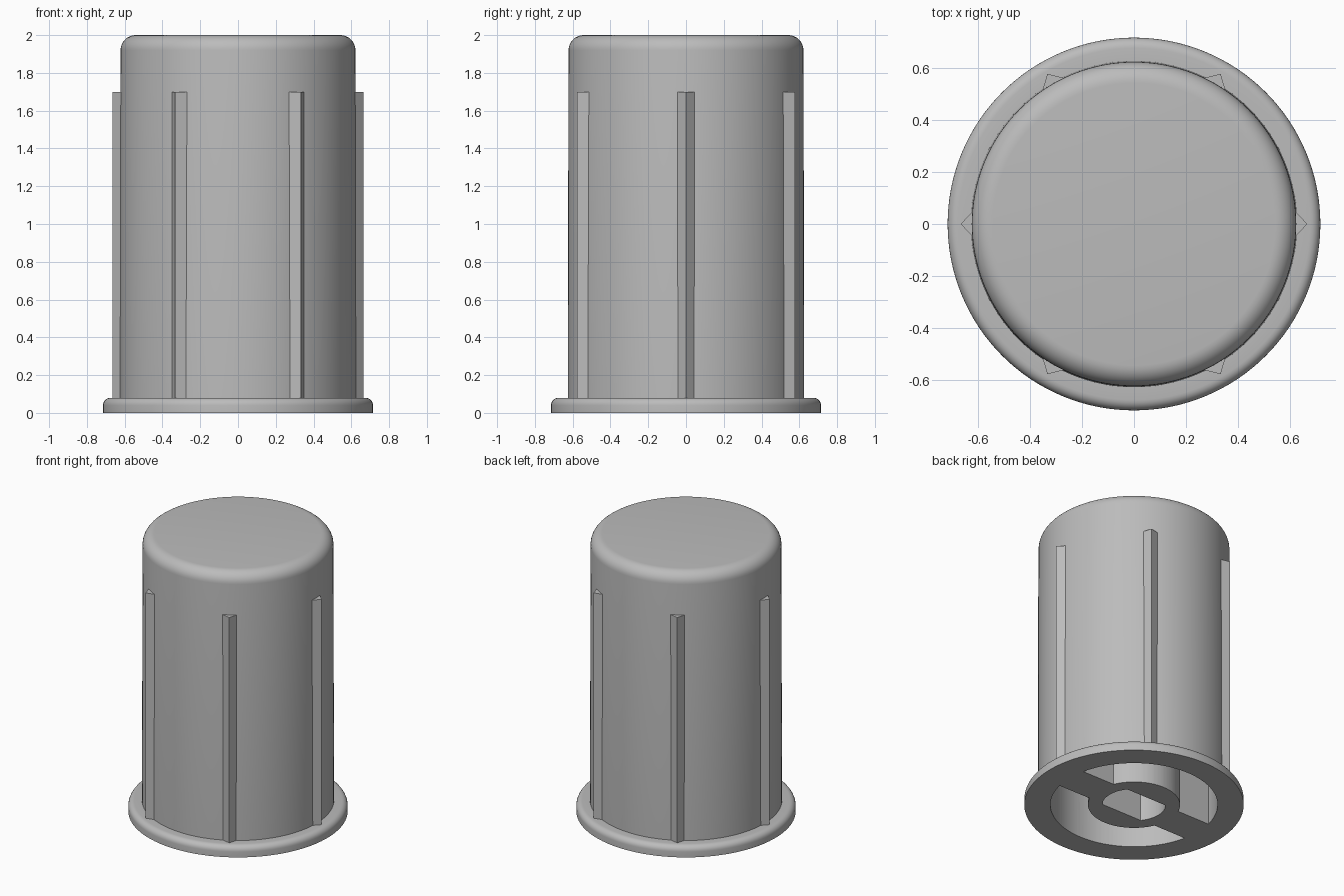
import bpy, bmesh
from math import sin, cos, pi, asin, radians
from mathutils import Matrix

cube = bpy.data.objects.get("Cube")
if cube:
    bpy.data.objects.remove(cube, do_unlink=True)

grey = bpy.data.materials.new("grey plastic")
grey.use_nodes = True
COLOUR = (0.5, 0.5, 0.5, 1)
grey.diffuse_color = COLOUR
grey.node_tree.nodes["Principled BSDF"].inputs["Base Color"].default_value = COLOUR


def finish(name, bm):
    bmesh.ops.recalc_face_normals(bm, faces=bm.faces)
    mesh = bpy.data.meshes.new(name)
    bm.to_mesh(mesh)
    bm.free()
    mesh.materials.append(grey)
    ob = bpy.data.objects.new(name, mesh)
    bpy.context.collection.objects.link(ob)
    return ob


def activate(ob):
    bpy.ops.object.select_all(action='DESELECT')
    ob.select_set(True)
    bpy.context.view_layer.objects.active = ob


def arc(r, a0, a1, n, cx=0, cy=0):
    return [(cx + r * cos(a0 + (a1 - a0) * i / n),
             cy + r * sin(a0 + (a1 - a0) * i / n)) for i in range(n + 1)]


def prism(name, outline, z0, z1, turn=0):
    bm = bmesh.new()
    face = bm.faces.new([bm.verts.new((x, y, z0)) for x, y in outline])
    ext = bmesh.ops.extrude_face_region(bm, geom=[face])
    tops = [g for g in ext["geom"] if isinstance(g, bmesh.types.BMVert)]
    bmesh.ops.translate(bm, verts=tops, vec=(0, 0, z1 - z0))
    bmesh.ops.rotate(bm, verts=bm.verts, cent=(0, 0, 0),
                     matrix=Matrix.Rotation(turn, 3, 'Z'))
    return finish(name, bm)


def lathe(name, profile, steps=128):
    bm = bmesh.new()
    vs = [bm.verts.new((r, 0, z)) for r, z in profile]
    es = [bm.edges.new(p) for p in zip(vs, vs[1:])]
    bmesh.ops.spin(bm, geom=vs + es, cent=(0, 0, 0), axis=(0, 0, 1),
                   angle=2 * pi, steps=steps)
    bmesh.ops.remove_doubles(bm, verts=bm.verts, dist=1e-4)
    return finish(name, bm)


# Knob body with bottom flange and rounded top
BODY, FLANGE, FOOT, TOP = 0.622, 0.715, 0.08, 2.0
ROUND, LIP = 0.08, 0.04
profile = [(0, 0), (FLANGE, 0)]
profile += arc(LIP, 0, pi / 2, 6, FLANGE - LIP, FOOT - LIP)
profile += [(BODY + 0.004, FOOT)]
profile += arc(ROUND, 0, pi / 2, 8, BODY - ROUND, TOP - ROUND)
profile += [(0, TOP)]
body = lathe("knob_body", profile)

# Two half-ring pockets leave a hub and a web; a flat-sided bore takes the shaft
CAVITY, HUB, WEB = 0.545, 0.30, 0.12
a, b = asin(WEB / CAVITY), asin(WEB / HUB)
pocket = arc(CAVITY, a, pi - a, 48) + arc(HUB, pi - b, b, 28)
BORE, FLAT = 0.207, 0.127
c = asin(FLAT / BORE)
bore = arc(BORE, -c, c, 12) + arc(BORE, pi - c, pi + c, 12)
cutters = [prism("pocket_cutter", pocket, -0.1, 1.85, t) for t in (0, pi)]
cutters.append(prism("bore_cutter", bore, -0.1, 1.2))
activate(body)
for cutter in cutters:
    cutter.hide_render = True
    mod = body.modifiers.new("cut", 'BOOLEAN')
    mod.operation = 'DIFFERENCE'
    mod.solver = 'EXACT'
    mod.object = cutter
    bpy.ops.object.modifier_apply(modifier=mod.name)
for cutter in cutters:
    bpy.data.objects.remove(cutter, do_unlink=True)
bpy.ops.object.shade_smooth_by_angle(angle=radians(30))

# Six pointed grip ribs
rib = [(0.665, 0), (0.615, 0.052), (0.58, 0.052), (0.58, -0.052), (0.615, -0.052)]
for i in range(6):
    prism(f"grip_rib_{i + 1}", rib, FOOT - 0.02, 1.7, i * pi / 3)
